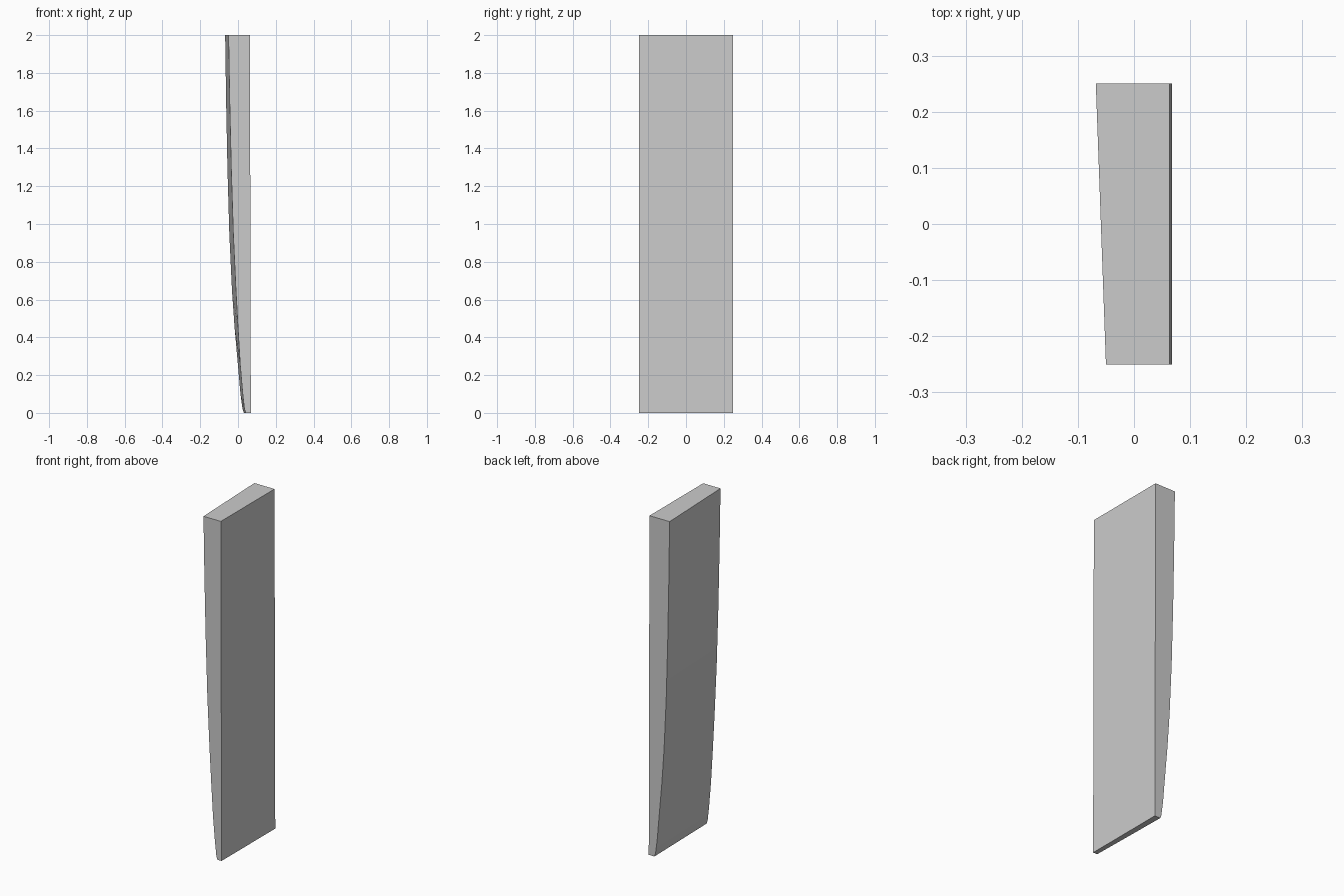
import bpy, bmesh

if "Cube" in bpy.data.objects:
    bpy.data.objects.remove(bpy.data.objects["Cube"])

# Side profile: height, curved-face x at the front edge, curved-face x at the back edge
profile = [(0.0, 0.041, 0.031), (0.02, 0.034, 0.024), (0.1, 0.025, 0.013),
           (0.25, 0.012, 0.0), (0.45, 0.0, -0.018), (0.65, -0.011, -0.032),
           (0.95, -0.025, -0.046), (1.3, -0.036, -0.056), (1.65, -0.044, -0.063),
           (2.0, -0.05, -0.068)]


def flat_x(z):
    """Nearly upright flat face, leaning in slightly toward the top."""
    return 0.068 - 0.0025 * z


bm = bmesh.new()
sides = []
for y, col in ((-0.25, 1), (0.25, 2)):
    loop = [bm.verts.new((row[col], y, row[0])) for row in profile]
    loop += [bm.verts.new((flat_x(z), y, z)) for z in (2.0, 0.0)]
    sides.append(loop)

# End caps and the strip joining them
front, back = sides
bm.faces.new(front)
bm.faces.new(back[::-1])
n = len(front)
for i in range(n):
    j = (i + 1) % n
    bm.faces.new((front[i], back[i], back[j], front[j]))
bmesh.ops.recalc_face_normals(bm, faces=bm.faces[:])

mesh = bpy.data.meshes.new("curved_panel")
bm.to_mesh(mesh)
bm.free()
panel = bpy.data.objects.new("curved_panel", mesh)
bpy.context.collection.objects.link(panel)

# Smooth the curved face, keep the corners sharp
bpy.context.view_layer.objects.active = panel
panel.select_set(True)
bpy.ops.object.shade_smooth_by_angle(angle=0.5)
